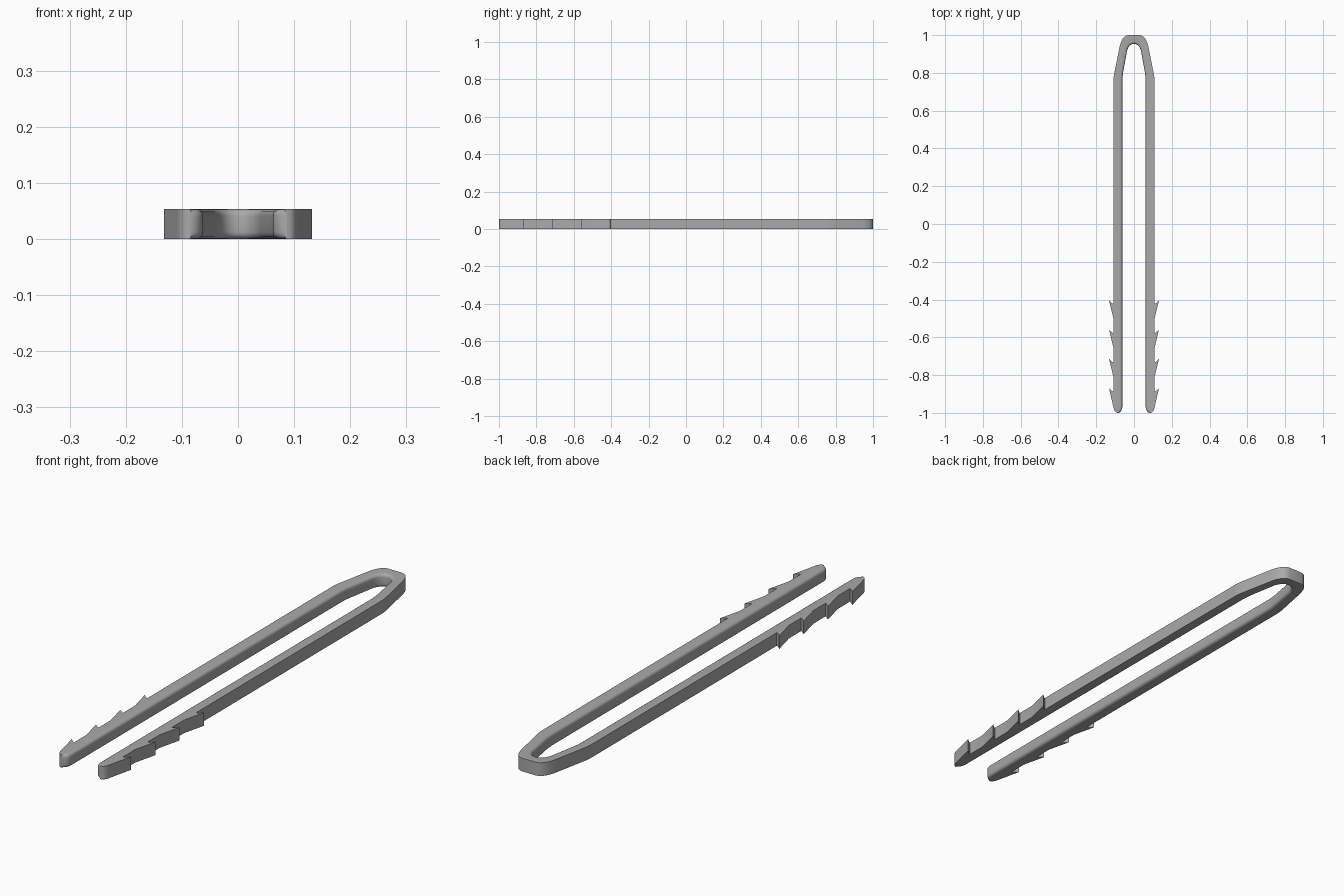
import bpy, bmesh
from mathutils import Vector

cube = bpy.data.objects.get("Cube")
if cube:
    bpy.data.objects.remove(cube, do_unlink=True)

THICK = 0.053
ROUND = 0.012

steel = bpy.data.materials.new("plain grey")
steel.use_nodes = True
GREY = (0.4, 0.4, 0.4, 1)
steel.diffuse_color = GREY
steel.node_tree.nodes["Principled BSDF"].inputs["Base Color"].default_value = GREY


def rounded(a, corner, b, steps=6):
    """Quadratic curve from a to b, pulled towards the corner."""
    a, c, b = Vector(a), Vector(corner), Vector(b)
    ts = [i / steps for i in range(steps + 1)]
    return [a * (1 - t) ** 2 + c * 2 * t * (1 - t) + b * t * t for t in ts]


# Outer side of the left half: bend, shoulder, straight leg
outer = rounded((0.03, 1.0), (0.064, 0.998), (0.077, 0.935))
outer += rounded((0.104, 0.80), (0.109, 0.78), (0.109, 0.75), 4)

# Barbs along the leg, each with a hooked tip and a sloping flank
for i in range(4):
    tip = -0.405 - 0.155 * i
    outer += [Vector((0.109, tip - 0.017)), Vector((0.115, tip - 0.015)), Vector((0.132, tip))]
    if i < 3:
        outer.append(Vector((0.109, tip - 0.095)))

# Rounded foot
outer += rounded((0.109, -0.97), (0.104, -0.999), (0.087, -1.0), 5)

# Inner side, from the foot back up to the bend
inner = rounded((0.083, -1.0), (0.064, -0.995), (0.062, -0.97), 5)
inner += rounded((0.062, 0.75), (0.062, 0.77), (0.058, 0.80), 4)
inner += rounded((0.040, 0.90), (0.033, 0.953), (0.0, 0.954), 8)

# Full outline: left half, then its mirror image
half = [(p, False) for p in outer] + [(p, True) for p in inner]
mirrored = [(Vector((-p.x, p.y)), tag) for p, tag in reversed(half[:-1])]
outline = half + mirrored

# Extrude the outline
bm = bmesh.new()
bottom = [bm.verts.new((p.x, p.y, 0)) for p, _ in outline]
top = [bm.verts.new((p.x, p.y, THICK)) for p, _ in outline]
bm.faces.new(top)
bm.faces.new(bottom[::-1])
n = len(outline)
for i in range(n):
    j = (i + 1) % n
    bm.faces.new((bottom[i], bottom[j], top[j], top[i]))
bmesh.ops.recalc_face_normals(bm, faces=bm.faces[:])

# Soften the inside rims
rims = []
for ring in (bottom, top):
    for i in range(n):
        j = (i + 1) % n
        if outline[i][1] and outline[j][1]:
            rims.append(bm.edges.get((ring[i], ring[j])))
bmesh.ops.bevel(bm, geom=rims, offset=ROUND, offset_type='OFFSET', segments=4,
                profile=0.5, affect='EDGES', clamp_overlap=False)
bmesh.ops.triangulate(bm, faces=[f for f in bm.faces if len(f.verts) > 4])

mesh = bpy.data.meshes.new("barbed_clip")
bm.to_mesh(mesh)
bm.free()
mesh.materials.append(steel)
clip = bpy.data.objects.new("barbed_clip", mesh)
bpy.context.collection.objects.link(clip)

bpy.ops.object.select_all(action='DESELECT')
clip.select_set(True)
bpy.context.view_layer.objects.active = clip
bpy.ops.object.shade_smooth_by_angle(angle=0.5)
